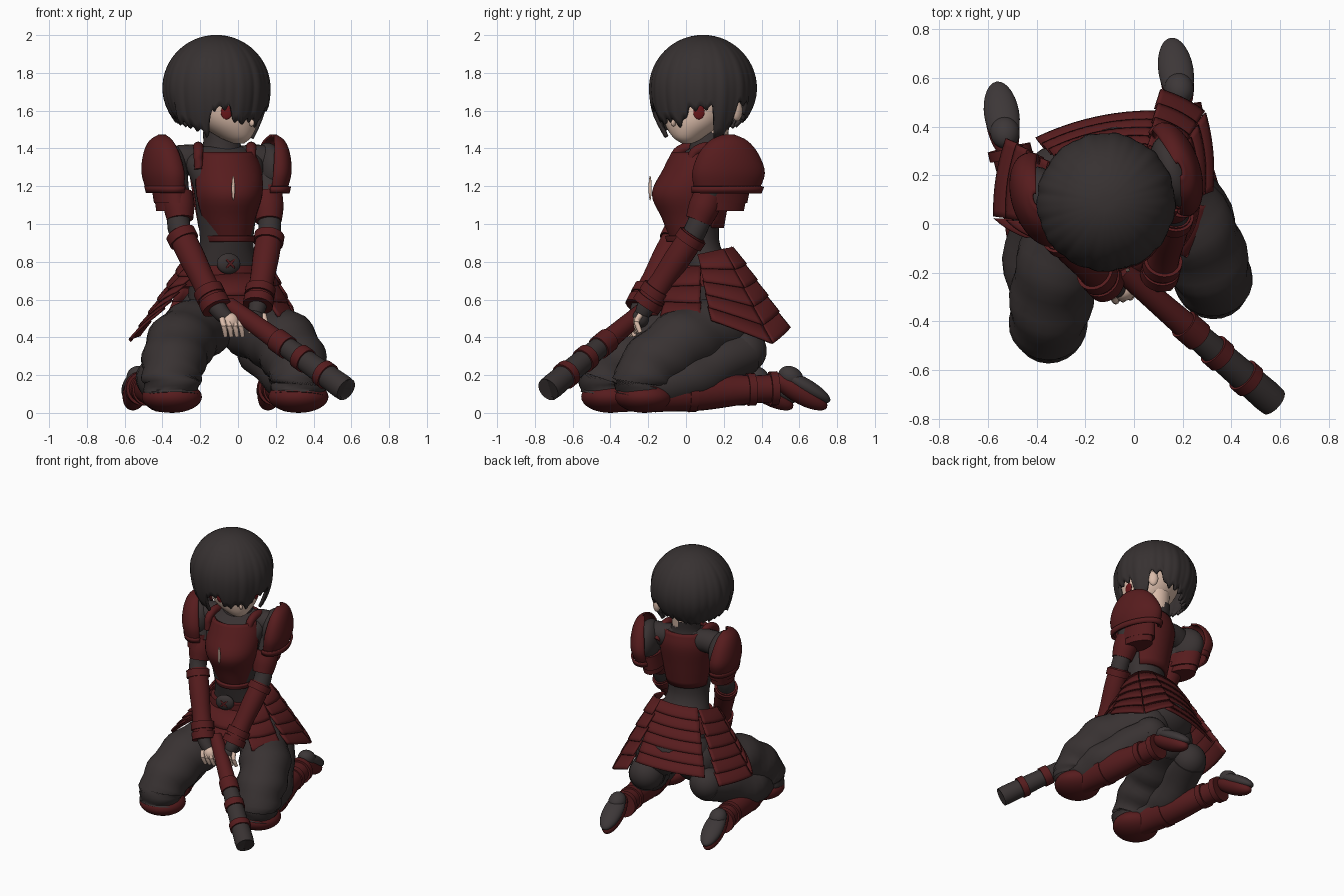
import bpy, bmesh, math
from mathutils import Vector, Matrix

if "Cube" in bpy.data.objects:
    bpy.data.objects.remove(bpy.data.objects["Cube"])

YAW = math.radians(18)      # turn of the body
FACE = math.radians(-41)    # heading of the head
made = []


def material(name, r, g, b):
    m = bpy.data.materials.new(name)
    m.use_nodes = True
    m.diffuse_color = (r, g, b, 1)
    node = m.node_tree.nodes["Principled BSDF"]
    node.inputs["Base Color"].default_value = (r, g, b, 1)
    node.inputs["Roughness"].default_value = 0.8
    return m


DARK = material("charcoal cloth", .04, .032, .032)
HAIR = material("dark hair", .038, .031, .031)
RED = material("dark red armour", .094, .0115, .0125)
SKIN = material("pale skin", .70, .50, .40)
EYE = material("red eye", .14, .008, .01)
SOLE = material("grey sole", .046, .038, .039)


def finish(name, bm, mat, thick=0):
    bmesh.ops.recalc_face_normals(bm, faces=bm.faces)
    me = bpy.data.meshes.new(name)
    bm.to_mesh(me)
    bm.free()
    ob = bpy.data.objects.new(name, me)
    bpy.context.collection.objects.link(ob)
    me.materials.append(mat)
    if thick:
        mod = ob.modifiers.new("thickness", "SOLIDIFY")
        mod.thickness = thick
    made.append(ob)
    return ob


def skin_rows(bm, rows, closed=True, caps=True):
    rows = [[bm.verts.new(p) for p in row] for row in rows]
    n = len(rows[0])
    for a, b in zip(rows, rows[1:]):
        for i in range(n if closed else n - 1):
            j = (i + 1) % n
            bm.faces.new((a[i], a[j], b[j], b[i]))
    if closed and caps:
        bm.faces.new(rows[0])
        bm.faces.new(rows[-1])


def ball(name, loc, radii, mat, rot=(0, 0, YAW)):
    bm = bmesh.new()
    bmesh.ops.create_uvsphere(bm, u_segments=28, v_segments=16, radius=1)
    ob = finish(name, bm, mat)
    ob.location, ob.scale, ob.rotation_euler = loc, radii, rot
    return ob


def spline(keys, steps):
    """Smooth samples through a list of equal-length tuples."""
    out = []
    k = [Vector(v) for v in keys]
    k = [k[0] * 2 - k[1]] + k + [k[-1] * 2 - k[-2]]
    for i in range(1, len(k) - 2):
        a, b, c, d = k[i - 1:i + 3]
        for s in range(steps):
            t = s / steps
            out.append(b + (c - a) * (t / 2) + (a * 2 - b * 5 + c * 4 - d) * (t * t / 2)
                       + (b * 3 - a - c * 3 + d) * (t ** 3 / 2))
    return out + [k[-2]]


def loft(name, rings, mat, a0=0, a1=360, thick=0, yaw=YAW, steps=4):
    """Ellipse rings (cx, cy, z, rx, ry), full or as an arc."""
    full, n = a1 - a0 == 360, 36
    rows = []
    for x, y, z, rx, ry in spline(rings, steps):
        row = []
        for i in range(n if full else n + 1):
            a = math.radians(a0 + (a1 - a0) * i / n)
            p = Matrix.Rotation(yaw, 2) @ Vector((rx * math.cos(a), ry * math.sin(a)))
            row.append((x + p.x, y + p.y, z))
        rows.append(row)
    bm = bmesh.new()
    skin_rows(bm, rows, full, not thick)
    return finish(name, bm, mat, thick)


def tube(name, keys, mat, steps=5, fold=0):
    """Sweep of circles through keys (x, y, z, radius)."""
    pts = spline([(*k, 0)[:4] for k in keys], steps)
    rows, n = [], 24
    for i, p in enumerate(pts):
        d = (pts[min(i + 1, len(pts) - 1)] - pts[max(i - 1, 0)]).to_3d().normalized()
        u = d.orthogonal() if abs(d.z) > .99 else d.cross(Vector((0, 0, 1)))
        u.normalize()
        v = d.cross(u)
        row = []
        for j in range(n):
            a = math.tau * j / n
            r = p[3] * (1 + fold * math.sin(i * 1.3 + 2 * math.sin(a)))
            row.append(p.to_3d() + (u * math.cos(a) + v * math.sin(a)) * r)
        rows.append(row)
    bm = bmesh.new()
    skin_rows(bm, rows)
    return finish(name, bm, mat)


def panel(name, tl, tr, bl, br, tiers, bulge):
    """Overlapping curved lames between a top and a bottom edge."""
    tl, tr, bl, br = map(Vector, (tl, tr, bl, br))
    out = (tl + tr + bl + br) / 4 - Vector((-.08, .13, 0))
    out.z = 0
    out.normalize()
    bm = bmesh.new()
    for i in range(tiers):
        rows = []
        for t, push in ((i / tiers, 0), ((i + .85) / tiers, .012), ((i + 1.08) / tiers, .014)):
            row = []
            for j in range(13):
                s = j / 12
                p = tl.lerp(bl, t).lerp(tr.lerp(br, t), s)
                row.append(p + out * (push + bulge * 4 * s * (1 - s)))
            rows.append(row)
        skin_rows(bm, rows, False)
    return finish(name, bm, RED, .014)


def along(a, b, t, r):
    return (*Vector(a).lerp(Vector(b), t), r)


# Torso, neck and collar
loft("body", [(-.07, .17, .5, .2, .17), (-.06, .14, .7, .2, .16), (-.06, .06, .88, .145, .12),
              (-.06, .04, 1.05, .16, .14), (-.06, .03, 1.2, .18, .17),
              (-.075, .09, 1.34, .21, .13), (-.085, .12, 1.41, .11, .09)], DARK)
loft("collar", [(-.085, .12, 1.36, .12, .11), (-.085, .12, 1.42, .1, .1), (-.09, .125, 1.49, .095, .1)], DARK)
tube("neck", [(-.085, .13, 1.4, .085), (-.08, .145, 1.58, .09)], SKIN)
ball("pelvis", (-.07, .2, .54), (.24, .2, .16), DARK)

# Breastplate, backplate and straps
loft("breastplate", [(-.05, .05, .91, .112, .13), (-.06, .04, 1.03, .15, .17), (-.06, .025, 1.16, .188, .208),
                     (-.06, .05, 1.29, .185, .17), (-.07, .07, 1.38, .16, .145)], RED, -168, -12, .022)
loft("breastplate_hem", [(-.05, .05, .91, .12, .138), (-.05, .05, .94, .128, .145)], RED, -168, -12, .018)
loft("backplate", [(-.06, .06, .98, .15, .14), (-.06, .06, 1.15, .18, .17),
                   (-.07, .09, 1.3, .19, .16), (-.07, .1, 1.4, .16, .13)], RED, 15, 165, .025)
ball("breastplate_slit", (-.025, -.19, 1.19), (.009, .008, .065), SKIN)
for side, label in ((1, "left"), (-1, "right")):
    x, y = -.07 + side * .14, .09 + side * .045
    tube(label + "_strap", [(x, y - .11, 1.29, .022), (x, y - .09, 1.38, .026),
                            (x, y + .01, 1.405, .028), (x, y + .12, 1.32, .026)], RED)

# Belt, buckle and skirt of lames
loft("belt", [(-.06, .13, .67, .225, .2), (-.06, .11, .72, .215, .19), (-.06, .09, .78, .19, .17)], RED)
ball("buckle", (-.05, -.085, .79), (.065, .03, .055), DARK)
for turn in (-.8, .8):
    ball("buckle_mark", (-.04, -.113, .79), (.007, .005, .035), RED, (0, turn, YAW))
panel("skirt_left", (.14, .06, .84), (.13, .2, .87), (.31, .13, .5), (.28, .45, .38), 5, .015)
panel("skirt_left_back", (.13, .2, .87), (.04, .25, .88), (.28, .45, .38), (.1, .54, .46), 5, .01)
panel("skirt_back", (.07, .24, .88), (-.24, .2, .87), (.1, .45, .48), (-.4, .34, .45), 6, .03)
panel("skirt_right", (-.25, .2, .86), (-.25, -.02, .8), (-.51, .35, .42), (-.56, .03, .39), 6, .015)
panel("skirt_front_right", (-.25, -.02, .8), (-.2, -.07, .77), (-.56, .03, .4), (-.43, -.05, .52), 6, .01)
panel("skirt_front", (-.24, -.02, .74), (.12, -.02, .74), (-.17, -.16, .53), (.1, -.14, .53), 2, .06)
panel("skirt_front_left", (.08, -.08, .76), (.16, .08, .78), (.2, -.13, .52), (.3, .08, .5), 3, .02)

# Legs and feet: the hip, mid thigh and knee of each side
legs = {"left": [(.06, .2, .46), (.24, -.02, .37), (.32, -.21, .22), (.19, .47, .13), 0],
        "right": [(-.19, .14, .46), (-.31, -.17, .36), (-.35, -.39, .21), (-.51, .3, .13), 1]}
for label, (hip, mid, knee, ankle, right) in legs.items():
    tube(label + "_trouser", [(*hip, .165), (*mid, .175), (*knee, .16),
                              (knee[0], knee[1] - .03, .09, .14)], DARK, 7, .045)
    ball(label + "_seat", hip, (.165, .165, .165), DARK)
    heel = along(hip, ankle, .4, .12)
    ball(label + "_calf_end", heel[:3], (.12, .12, .12), DARK)
    tube(label + "_calf", [heel, along(knee, ankle, .35, .13), (knee[0], knee[1], .15, .11)], DARK, 6, .05)
    low = (knee[0], knee[1] + .02, .1)
    tube(label + "_greave", [along(low, ankle, 0, .095), along(low, ankle, .4, .1),
                             along(low, ankle, .8, .075), along(low, ankle, 1, .075)], RED)
    for t, r in ((.3, .106), (.78, .086), (.96, .09)):
        tube(label + "_greave_band", [along(low, ankle, t, r), along(low, ankle, t + .06, r)], RED, 1)
    ball(label + "_knee_plate", (knee[0], knee[1] - .01, .085), (.16, .155, .085), RED)
    dx, dy = (-.715, -.18) if right else (0, 0)
    tilt = (-.52, 0, .16)
    ball(label + "_shoe", (.175 + dx, .6 + dy, .112), (.068, .17, .06), RED, tilt)
    ball(label + "_sole_heel", (.185 + dx, .555 + dy, .19), (.06, .07, .055), SOLE, tilt)
    ball(label + "_sole", (.172 + dx, .63 + dy, .138), (.072, .155, .045), SOLE, tilt)

# Arms with guards: shoulder, elbow, wrist and knuckles
arms = {"left": [(.15, .19, 1.32), (.165, .03, .93), (.11, -.19, .6), (.09, -.24, .5)],
        "right": [(-.33, .08, 1.32), (-.3, -.05, .94), (-.13, -.23, .59), (-.04, -.27, .48)]}
for label, (shoulder, elbow, wrist, hand) in arms.items():
    tube(label + "_arm", [(-.08, .12, 1.33, .07), (*shoulder, .085), along(shoulder, elbow, .6, .062),
                          (*elbow, .06), (*wrist, .05), (*hand, .035)], DARK)
    tube(label + "_upper_guard", [along(shoulder, elbow, t, r) for t, r in
                                  ((.42, .08), (.6, .082), (.78, .07))], RED)
    tube(label + "_bracer", [along(elbow, wrist, t, r) for t, r in
                             ((-.05, .068), (.3, .07), (.7, .064), (1.02, .072))], RED)
    for t, r in ((-.03, .08), (.82, .08), (.98, .08)):
        tube(label + "_bracer_band", [along(elbow, wrist, t, r), along(elbow, wrist, t + .12, r)], RED, 1)
    ball(label + "_hand", hand, (.05, .045, .05), SKIN if label == "right" else DARK)
    for i in range(4):
        x, y = hand[0] - .045 + i * .03, hand[1] - .025 + i * .008
        tube(label + "_finger", [(x, y, hand[2] + .02, .015), (x + .01, y - .02, hand[2] - .02, .015),
                                 (x + .02, y, hand[2] - .075, .011)], SKIN, 3)

# Shoulder shells, open towards the neck, with a rim and lower lames
for label, side, x, y, w in (("left", 1, .17, .225, .095), ("right", -1, -.385, .1, .11)):
    a0 = -115 if side > 0 else 65
    loft(label + "_shoulder_shell",
         [(x - side * .01, y - .01, 1.17, w * .9, .175), (x, y, 1.27, w * 1.05, .2),
          (x + side * .01, y, 1.37, w * .9, .165), (x + side * .015, y, 1.44, w * .6, .105),
          (x + side * .015, y, 1.475, w * .15, .03)], RED, a0, a0 + 230, .012)
    loft(label + "_shoulder_rim", [(x - side * .01, y - .01, 1.165, w * .94, .18),
                                   (x - side * .01, y - .005, 1.2, w * 1.02, .19)],
         RED, a0, a0 + 230, .012, steps=1)
    ball(label + "_deltoid", (x - side * .015, y - .01, 1.29), (w * .85, .15, .14), DARK)
    for z, s in ((1.11, .8), (1.07, .7)):
        loft(label + "_shoulder_lame", [(x - side * .035, y - .04, z, w * s, .18 * s),
                                        (x - side * .02, y - .02, z + .1, w * s, .18 * s)], RED, steps=1)

# Face, eyes and ear
loft("face", [(.005, .005, 1.425, .025, .025), (-.015, .015, 1.46, .09, .08), (-.05, .04, 1.53, .155, .15),
              (-.08, .06, 1.62, .19, .185), (-.1, .08, 1.75, .2, .2)], SKIN, yaw=FACE)
ball("nose", (.072, -.066, 1.535), (.018, .01, .018), SKIN, (0, 0, FACE))
for turn in (-46, 46):
    a = FACE + math.radians(turn)
    ball("eye", (-.07 + .176 * math.cos(a), .053 + .176 * math.sin(a), 1.592),
         (.009, .03, .038), EYE, (0, 0, a))
ball("ear", (.055, .27, 1.6), (.025, .035, .055), SKIN, (0, 0, .9))

# Bobbed hair whose lower edge follows (angle from face, height)
edge = [(-180, 1.53), (-140, 1.56), (-110, 1.56), (-75, 1.51), (-60, 1.47), (-54, 1.61), (-34, 1.62),
        (-24, 1.54), (0, 1.56), (12, 1.52), (24, 1.61), (52, 1.62), (59, 1.45), (76, 1.5), (84, 1.64),
        (102, 1.64), (109, 1.57), (135, 1.57), (155, 1.53), (181, 1.53)]


def edge_height(deg):
    for (a, za), (b, zb) in zip(edge, edge[1:]):
        if a <= deg < b:
            return za + (zb - za) * (deg - a) / (b - a)


rows = []
for k in range(19):
    u = .02 + .98 * k / 18
    row = []
    for i in range(180):
        deg = -180 + i * 2
        a = math.radians(deg)
        low = edge_height(deg) + .014 * math.sin(i * 1.05)
        z = 1.98 - (1.98 - low) * u ** 1.7
        tuck = 2.2 if abs(deg) > 100 else 1.1
        if z > 1.72:
            r = .264 * math.sqrt(1 - ((z - 1.72) / .261) ** 2)
        else:
            r = .264 - tuck * (1.72 - z) ** 2
        r *= 1 + .014 * u * math.sin(13 * a + math.sin(5 * a)) + .007 * u * math.sin(30 * a)
        row.append((-.115 + r * math.cos(a + FACE), .09 + r * math.sin(a + FACE), z))
    rows.append(row)
bm = bmesh.new()
skin_rows(bm, rows, True, False)
bm.verts.ensure_lookup_table()
bm.faces.new(bm.verts[:180])
finish("hair", bm, HAIR, .02)

# Banded staff held in both hands
top, tip = (-.05, -.19, .57), (.555, -.715, .135)
tube("staff_grip", [along(top, tip, 0, .045), along(top, tip, .45, .055)], RED)
tube("staff_core", [along(top, tip, .4, .052), along(top, tip, .985, .066), along(top, tip, 1, .058)], DARK, 2)
for t, w, r in ((.42, .1, .064), (.62, .06, .068), (.82, .05, .073)):
    tube("staff_band", [along(top, tip, t, r), along(top, tip, t + w, r)], RED, 1)

# Smooth shading with sharp rims
bpy.ops.object.select_all(action="DESELECT")
for ob in made:
    ob.select_set(True)
bpy.context.view_layer.objects.active = made[0]
bpy.ops.object.shade_smooth_by_angle(angle=math.radians(40))
